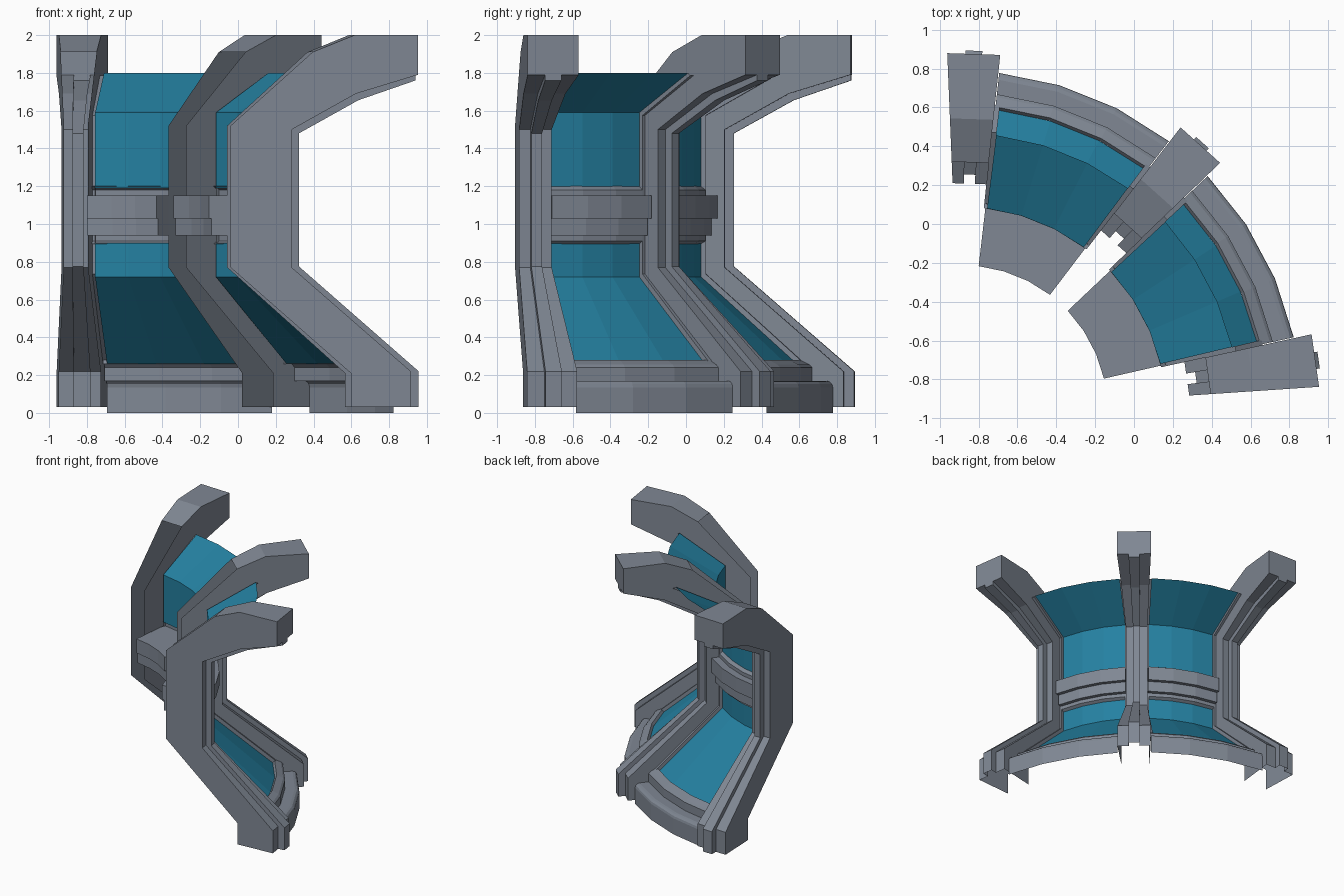
import bpy, bmesh, math

if "Cube" in bpy.data.objects:
    bpy.data.objects.remove(bpy.data.objects["Cube"])

CENTRE = (-0.886, -0.962, 0.0)      # hub of the curved window wall
RIB_ANGLES = (88.1, 48.1, 8.1)
BAY_ANGLES = (68.1, 28.1)


def material(name, rgb):
    m = bpy.data.materials.new(name)
    m.diffuse_color = (*rgb, 1)
    m.use_nodes = True
    m.node_tree.nodes["Principled BSDF"].inputs["Base Color"].default_value = m.diffuse_color
    return m


GREY = material("grey metal", (0.215, 0.245, 0.295))
BLUE = material("blue glass", (0.018, 0.22, 0.36))


def finish(bm, name, angle, mat):
    bmesh.ops.remove_doubles(bm, verts=bm.verts, dist=0.0005)
    me = bpy.data.meshes.new(name)
    bm.to_mesh(me)
    bm.free()
    me.materials.append(mat)
    ob = bpy.data.objects.new(name, me)
    ob.location = CENTRE
    ob.rotation_euler.z = math.radians(angle)
    bpy.context.collection.objects.link(ob)
    return ob


def face(bm, pts):
    bm.faces.new([bm.verts.new(p) for p in pts])


def polar(r, z, deg):
    a = math.radians(deg)
    return (r * math.cos(a), r * math.sin(a), z)


def radial(r, z, deg):
    return (r, r * math.tan(math.radians(deg)), z)


def sweep(bm, path, a0, a1, steps=3, closed=False):
    """Turn an (r, z) path about the hub; path runs downward to face outward."""
    pairs = list(zip(path, path[1:] + path[:1])) if closed else list(zip(path, path[1:]))
    for i in range(steps):
        b, c = a0 + (a1 - a0) * i / steps, a0 + (a1 - a0) * (i + 1) / steps
        for p, q in pairs:
            face(bm, [polar(*p, b), polar(*q, b), polar(*q, c), polar(*p, c)])
    if closed:
        face(bm, [polar(*p, a0) for p in reversed(path)])
        face(bm, [polar(*p, a1) for p in path])


# ---- ribs: hollow channels, open toward the hub, with a raised outer ridge
WALL, RIDGE = 4.25, 1.35
inner = [(1.483, 0.03), (1.483, 0.21), (0.846, 0.77), (0.846, 1.52), (1.28, 1.91)]
top = [(1.28, 1.91), (1.503, 2.0), (1.838, 2.0)]
flank = [(1.838, 1.79), (1.51, 1.69), (1.17, 1.50), (1.17, 0.77), (1.80, 0.22), (1.80, 0.03)]
ridge = [(1.838, 1.76), (1.533, 1.655), (1.217, 1.48), (1.217, 0.775), (1.855, 0.22), (1.855, 0.03)]


def strip(bm, path, a0, a1):
    for p, q in zip(path, path[1:]):
        face(bm, [radial(*p, a0), radial(*q, a0), radial(*q, a1), radial(*p, a1)])


def rib(angle):
    bm = bmesh.new()
    outline = inner + top[1:] + flank
    face(bm, [radial(*p, -WALL) for p in reversed(outline)])
    face(bm, [radial(*p, WALL) for p in outline])
    strip(bm, top[::-1], WALL, -WALL)
    strip(bm, flank, -WALL, -RIDGE)
    strip(bm, flank, RIDGE, WALL)
    strip(bm, ridge, -RIDGE, RIDGE)
    # ridge sides
    for i in range(len(flank) - 1):
        f, g, p, q = flank[i], flank[i + 1], ridge[i], ridge[i + 1]
        face(bm, [radial(*p, -RIDGE), radial(*f, -RIDGE), radial(*g, -RIDGE), radial(*q, -RIDGE)])
        face(bm, [radial(*f, RIDGE), radial(*p, RIDGE), radial(*q, RIDGE), radial(*g, RIDGE)])
    # upper end cap
    r, z0, z1 = 1.838, 1.79, 1.76
    face(bm, [radial(r, 2.0, -WALL), radial(r, z0, -WALL), radial(r, z0, -RIDGE),
              radial(r, z1, -RIDGE), radial(r, z1, RIDGE), radial(r, z0, RIDGE),
              radial(r, z0, WALL), radial(r, 2.0, WALL)])
    finish(bm, "rib", angle, GREY)


# ---- window bays between the ribs
GLASS, BAY = 14.8, 15.75
pane = [(1.43, 1.80), (1.05, 1.59), (1.05, 0.72), (1.56, 0.26)]
frame = [(1.445, 1.785), (1.075, 1.575), (1.075, 0.735), (1.585, 0.275)]


def bay(angle):
    # glass sheets, above and below the belt
    bm = bmesh.new()
    sweep(bm, pane[:2] + [(1.05, 1.19)], -GLASS, GLASS)
    sweep(bm, [(1.05, 0.90)] + pane[2:], -GLASS, GLASS)
    finish(bm, "window_glass", angle, BLUE)

    # side frames with a reveal down to the glass
    bm = bmesh.new()
    for s in (-1, 1):
        sweep(bm, frame, *sorted((s * GLASS, s * BAY)), steps=1)
        for i in range(len(pane) - 1):
            quad = [polar(*p, s * GLASS) for p in (frame[i], frame[i + 1], pane[i + 1], pane[i])]
            face(bm, quad if s < 0 else quad[::-1])
    # cross frame behind the belt
    sweep(bm, [(1.05, 1.20), (1.075, 1.18), (1.075, 0.91), (1.05, 0.895)], -BAY, BAY)
    finish(bm, "window_frame", angle, GREY)

    # stepped belt: shelf inside, rail outside
    bm = bmesh.new()
    sweep(bm, [(0.75, 1.15), (1.135, 1.15), (1.135, 1.03), (1.105, 1.03), (1.105, 0.94),
               (0.765, 0.94), (0.765, 1.03), (0.75, 1.03)], -15.3, 15.3, closed=True)
    finish(bm, "belt_shelf", angle, GREY)

    # sill and rounded base skirt
    bm = bmesh.new()
    path = [(1.56, 0.26), (1.575, 0.28), (1.625, 0.255), (1.64, 0.24), (1.64, 0.17), (1.715, 0.17)]
    path += [(1.715 + 0.035 * math.sin(a), 0.135 + 0.035 * math.cos(a))
             for a in (math.pi / 6, math.pi / 3, math.pi / 2)]
    path += [(1.75, 0.0)]
    sweep(bm, path, -15.6, 15.6)
    finish(bm, "sill_and_base", angle, GREY)


for a in RIB_ANGLES:
    rib(a)
for a in BAY_ANGLES:
    bay(a)
